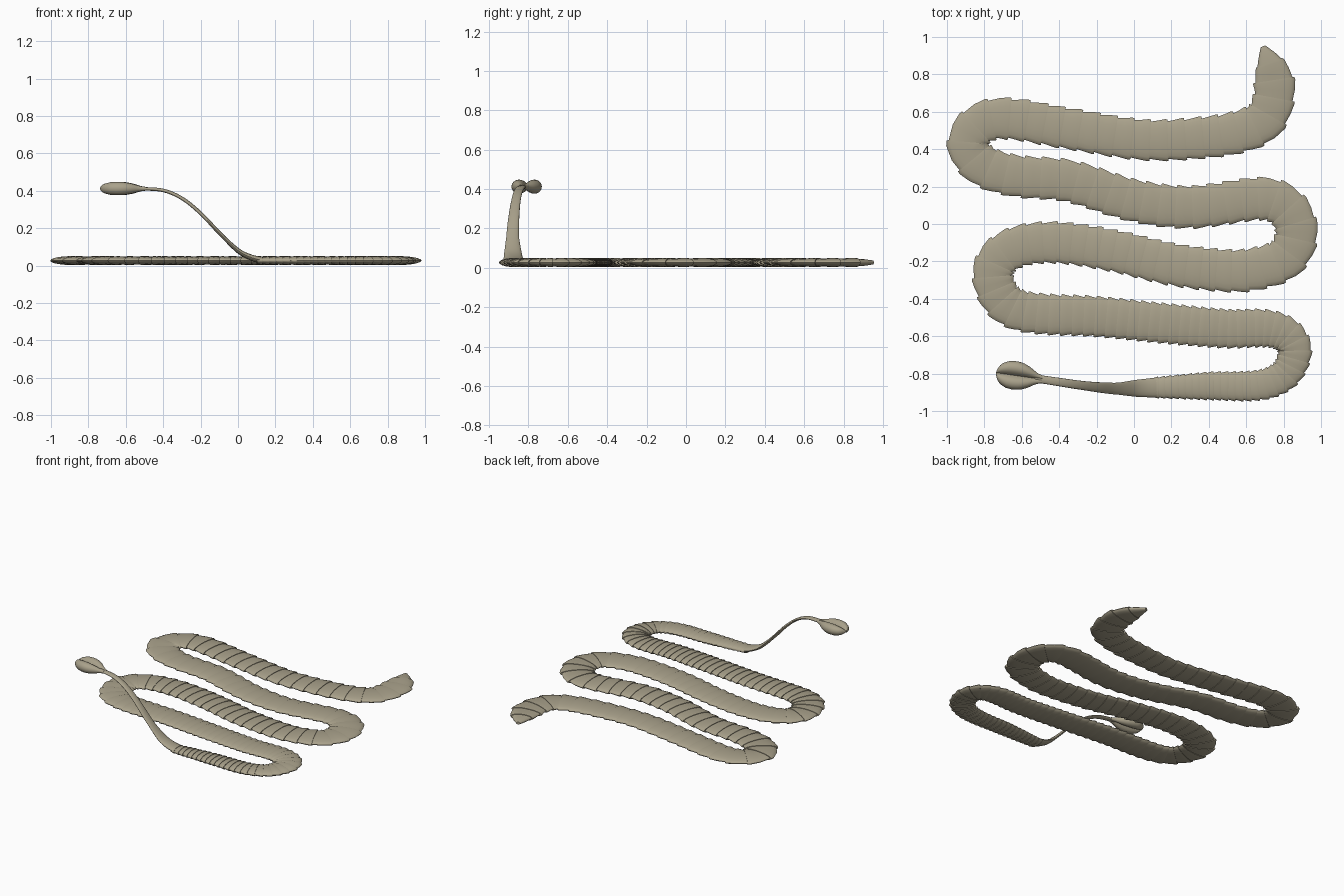
import bpy, bmesh, math
from mathutils import Vector

cube = bpy.data.objects.get("Cube")
if cube:
    bpy.data.objects.remove(cube, do_unlink=True)

skin = bpy.data.materials.new("pale_olive_skin")
skin.use_nodes = True
skin.diffuse_color = (0.40, 0.36, 0.26, 1)
skin.node_tree.nodes["Principled BSDF"].inputs["Base Color"].default_value = skin.diffuse_color


def smooth_path(points, steps=14):
    """Dense curve through the points, with tangents weighted by chord length."""
    pts = [Vector(p) for p in points]
    last = len(pts) - 1
    tangents = []
    for i in range(last + 1):
        a, b = pts[max(i - 1, 0)], pts[min(i + 1, last)]
        reach = (pts[i] - a).length + (b - pts[i]).length
        tangents.append((b - a) / reach)
    dense = []
    for i in range(last):
        a, b = pts[i], pts[i + 1]
        chord = (b - a).length
        for k in range(steps):
            t = k / steps
            s = t * t * (3 - 2 * t)
            dense.append(a.lerp(b, s) + chord * t * (1 - t) *
                         ((1 - t) * tangents[i] - t * tangents[i + 1]))
    dense.append(pts[-1])
    return dense


class Path:
    """A curve that can be sampled by distance from its start."""

    def __init__(self, points):
        self.pts = smooth_path(points)
        self.dist = [0.0]
        for a, b in zip(self.pts, self.pts[1:]):
            self.dist.append(self.dist[-1] + (b - a).length)
        self.length = self.dist[-1]

    def at(self, d):
        d = min(max(d, 0), self.length)
        i = 0
        while i < len(self.pts) - 2 and self.dist[i + 1] < d:
            i += 1
        span = self.dist[i + 1] - self.dist[i]
        return self.pts[i].lerp(self.pts[i + 1], (d - self.dist[i]) / span)

    def frame(self, d):
        ahead = (self.at(d + 0.02) - self.at(d - 0.02)).normalized()
        side = Vector((-ahead.y, ahead.x, 0)).normalized()
        return self.at(d), side, ahead.cross(side)


def interpolate(table, x):
    for (a, u), (b, v) in zip(table, table[1:]):
        if x <= b:
            return u + (v - u) * max(0, x - a) / (b - a)
    return table[-1][1]


def sweep(name, path, rings, section, angle):
    """Skin a unit section along (distance, half width, half thickness) rings."""
    bm = bmesh.new()
    loops = []
    for d, wide, thick in rings:
        centre, side, up = path.frame(d)
        loops.append([bm.verts.new(centre + side * u * wide + up * v * thick)
                      for u, v in section])
    n = len(section)
    for a, b in zip(loops, loops[1:]):
        for i in range(n):
            j = (i + 1) % n
            bm.faces.new((a[i], a[j], b[j], b[i]))
    bm.faces.new(loops[0])
    bm.faces.new(loops[-1])
    bmesh.ops.recalc_face_normals(bm, faces=bm.faces)
    mesh = bpy.data.meshes.new(name)
    bm.to_mesh(mesh)
    bm.free()
    mesh.materials.append(skin)
    obj = bpy.data.objects.new(name, mesh)
    bpy.context.collection.objects.link(obj)
    bpy.ops.object.select_all(action='DESELECT')
    obj.select_set(True)
    bpy.context.view_layer.objects.active = obj
    bpy.ops.object.shade_smooth_by_angle(angle=math.radians(angle))
    return obj


def oval(n):
    return [(math.cos(math.tau * i / n), math.sin(math.tau * i / n)) for i in range(n)]


# Winding body, from the tail tip to the start of the neck
GROUND = 0.027
winding = [(.69, .95), (.74, .81), (.75, .69), (.70, .56), (.57, .495), (.35, .46),
           (.05, .45), (-.35, .51), (-.7, .565), (-.83, .53), (-.89, .43), (-.82, .32),
           (-.65, .26), (-.35, .23), (0, .125), (.3, .09), (.7, .135), (.82, .08),
           (.87, -.05), (.81, -.18), (.65, -.24), (.5, -.25), (.2, -.215), (-.1, -.145),
           (-.4, -.1), (-.6, -.115), (-.72, -.18), (-.755, -.28), (-.7, -.41),
           (-.58, -.47), (-.2, -.495), (.2, -.535), (.5, -.56), (.72, -.56),
           (.82, -.6), (.86, -.68), (.81, -.8), (.68, -.86), (.4, -.866), (.1, -.875)]
body_path = Path([(x, y, GROUND) for x, y in winding])
body_widths = [(0, .012), (.09, .072), (.19, .108), (.5, .112), (1, .107), (4, .113),
               (7, .105), (body_path.length - 1.1, .1), (body_path.length - .7, .083),
               (body_path.length - .3, .074), (body_path.length, .054)]

# Each segment flares at its rear rim and overlaps the one behind it
rings = []
d = 0.0
while d < body_path.length - 0.01:
    left = body_path.length - d
    step = min(left, interpolate([(0, .035), (1, .045), (3, .075), (6, .095)], left))
    for k, flare in ((0, 1.03), (.12, 1.05), (.55, .99), (1, .93)):
        at = d + step * k
        wide = interpolate(body_widths, at)
        thick = min(.022, .006 + wide * .25)
        rings.append((at, wide * flare, thick * (1 + (flare - 1) * 1.6)))
    d += step
sweep("segmented_body", body_path, rings, oval(20), 50)

# Slender neck rising from the ground to the head
neck_path = Path([(.13, -.874, GROUND), (.06, -.877, .047), (0, -.879, .08),
                  (-.1, -.88, .175), (-.2, -.872, .28), (-.3, -.86, .36),
                  (-.4, -.845, .402), (-.53, -.825, .412)])
neck_rings = []
for i in range(41):
    t = i / 40
    wide = interpolate([(0, .054), (.15, .046), (.32, .032), (.65, .024), (1, .021)], t)
    neck_rings.append((t * neck_path.length, wide, interpolate([(0, .018), (.3, .01), (1, .009)], t)))
sweep("neck", neck_path, neck_rings, oval(16), 60)

# Spoon-shaped head: two rounded lobes joined by a grooved web
lobes = []
for i in range(48):
    a = math.tau * i / 48
    u = math.cos(a)
    bulge = math.sqrt(max(0, 1 - ((abs(u) - .52) / .48) ** 2)) if abs(u) > .06 else .2
    lobes.append((u, math.copysign(max(bulge, .2) if abs(u) < .5 else bulge, math.sin(a))))
head_path = Path([(-.49, -.831, .411), (-.6, -.815, .412), (-.737, -.795, .412)])
head_rings = []
for i in range(25):
    t = (1 - math.cos(math.pi * i / 24)) / 2
    size = interpolate([(0, .26), (.12, .38), (.3, .74), (.45, .94), (.6, 1),
                        (.75, .94), (.88, .74), (.95, .52), (1, .12)], t)
    head_rings.append((t * head_path.length, .077 * size, .036 * size))
sweep("grooved_head", head_path, head_rings, lobes, 60)
